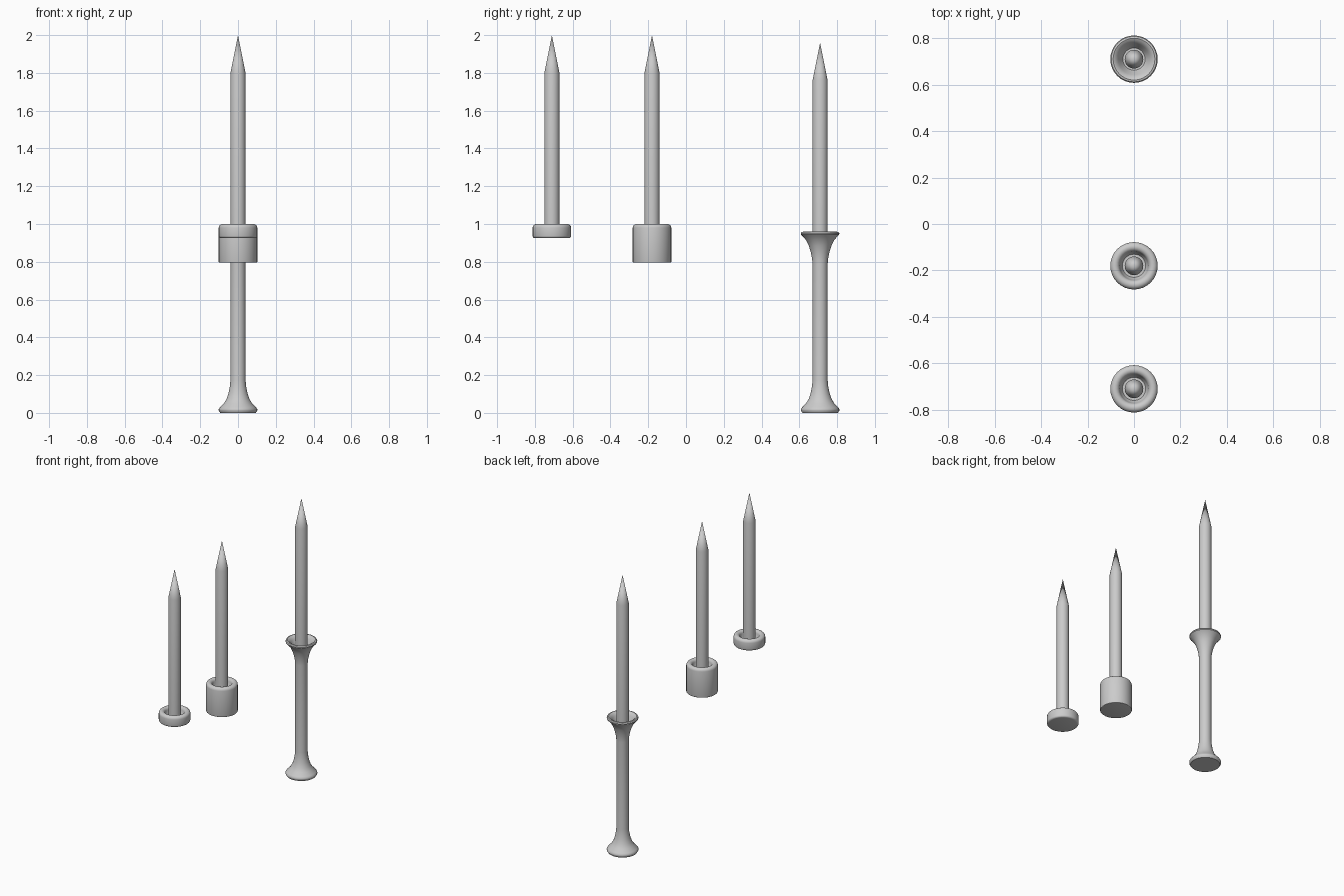
import bpy, bmesh, math

if "Cube" in bpy.data.objects:
    bpy.data.objects.remove(bpy.data.objects["Cube"])

SEGMENTS = 32


def lathe(name, profile, y):
    """Spin an (r, z) profile, listed bottom to top along the outside, about z."""
    bm = bmesh.new()
    rings = []
    for r, z in profile:
        if r < 1e-5:
            rings.append([bm.verts.new((0, 0, z))])
        else:
            rings.append([bm.verts.new((r * math.cos(2 * math.pi * i / SEGMENTS),
                                        r * math.sin(2 * math.pi * i / SEGMENTS), z))
                          for i in range(SEGMENTS)])
    for a, b in zip(rings, rings[1:]):
        for i in range(SEGMENTS):
            j = (i + 1) % SEGMENTS
            if len(a) == 1:
                bm.faces.new((a[0], b[j], b[i]))
            elif len(b) == 1:
                bm.faces.new((a[i], a[j], b[0]))
            else:
                bm.faces.new((a[i], a[j], b[j], b[i]))
    bmesh.ops.recalc_face_normals(bm, faces=bm.faces)
    mesh = bpy.data.meshes.new(name)
    bm.to_mesh(mesh)
    bm.free()
    ob = bpy.data.objects.new(name, mesh)
    bpy.context.collection.objects.link(ob)
    ob.location.y = y
    bpy.ops.object.select_all(action='DESELECT')
    ob.select_set(True)
    bpy.context.view_layer.objects.active = ob
    bpy.ops.object.shade_smooth_by_angle(angle=math.radians(35))
    return ob


def arc(cr, cz, r, start, end, steps=4):
    """Points of a circular arc in the (r, z) plane, angles in degrees."""
    return [(cr + r * math.cos(math.radians(start + (end - start) * i / steps)),
             cz + r * math.sin(math.radians(start + (end - start) * i / steps)))
            for i in range(steps + 1)]


def candle(name, y, floor, tip):
    lathe(name, [(0, floor), (0.04, floor), (0.04, tip - 0.2), (0, tip)], y)


def cup(name, y, base, top, floor, bevel):
    # outer wall, rounded rim, then the recess that holds the candle
    lathe(name, [(0, base)] + arc(0.102 - bevel, base + bevel, bevel, -90, 0, 3)
          + arc(0.082, top - 0.02, 0.02, 0, 90)
          + arc(0.082, top - 0.02, 0.02, 90, 180)[1:]
          + [(0.057, floor + 0.012), (0.05, floor), (0, floor)], y)


# Short and tall cylindrical holders
cup("short_holder", -0.71, 0.925, 1.0, 0.95, 0.012)
candle("short_holder_candle", -0.71, 0.95, 2.0)
cup("tall_holder", -0.18, 0.795, 1.0, 0.95, 0.004)
candle("tall_holder_candle", -0.18, 0.95, 2.0)

# Flared candlestick: foot, stem and trumpet cup
stick = [(0, 0), (0.094, 0), (0.102, 0.012), (0.102, 0.02), (0.095, 0.03),
         (0.075, 0.05), (0.06, 0.075), (0.05, 0.105), (0.043, 0.14), (0.04, 0.175),
         (0.04, 0.79), (0.043, 0.82), (0.049, 0.85), (0.06, 0.885), (0.075, 0.915),
         (0.092, 0.935), (0.101, 0.944), (0.102, 0.95), (0.098, 0.957), (0.09, 0.959),
         (0.08, 0.954), (0.068, 0.938), (0.057, 0.915), (0.048, 0.9), (0, 0.9)]
lathe("candlestick", stick, 0.71)
candle("candlestick_candle", 0.71, 0.9, 1.96)
